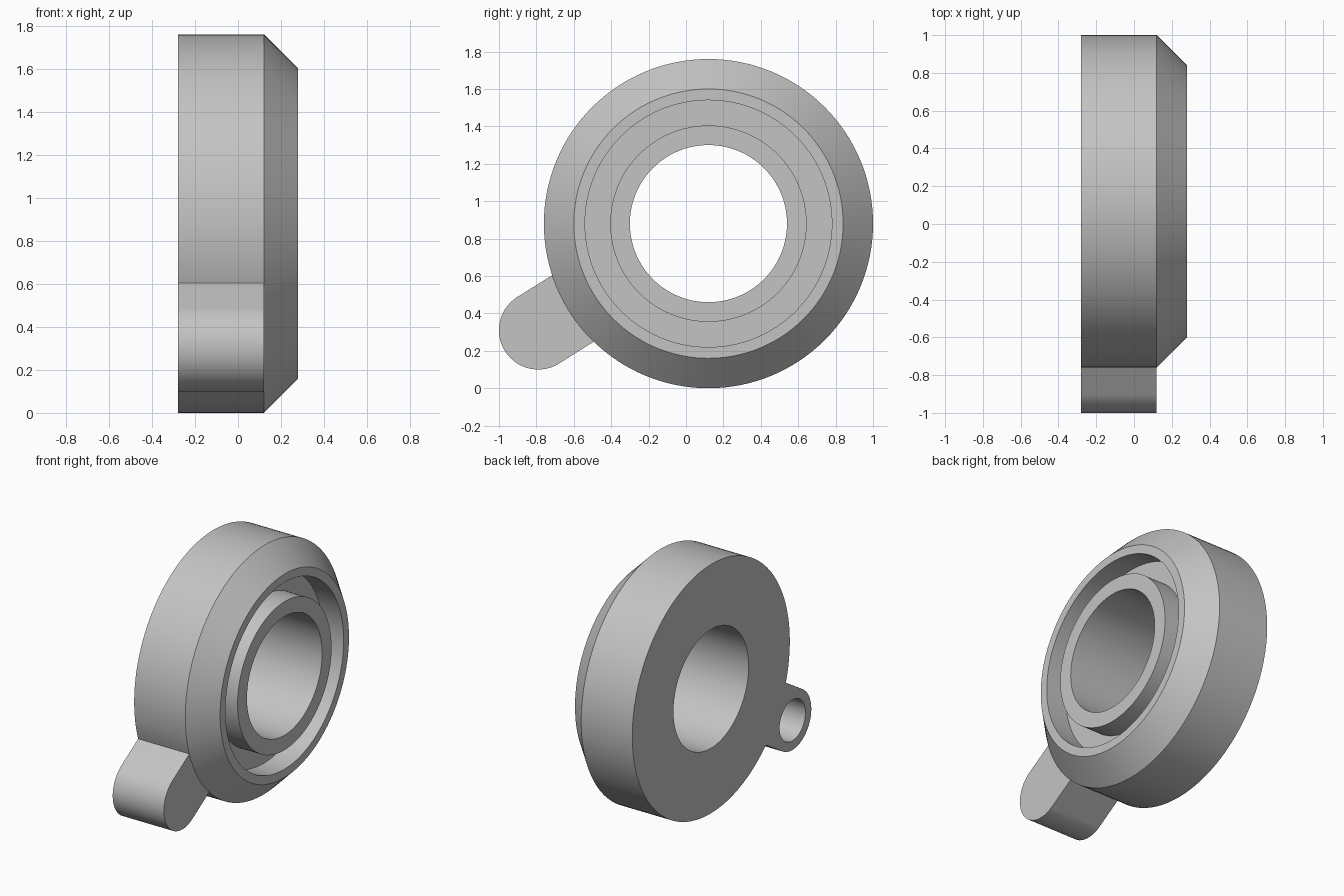
import bpy, bmesh, math
from mathutils import Vector

if "Cube" in bpy.data.objects:
    bpy.data.objects.remove(bpy.data.objects["Cube"], do_unlink=True)

AXIS_Y, AXIS_Z = 0.12, 0.88          # centre of the ring
BACK, SHOULDER, FRONT = -0.28, 0.12, 0.28
RADIUS, LUG_R = 0.88, 0.21
LUG = Vector((-0.79, 0.31))          # centre of the lug's round end (y, z)

grey = bpy.data.materials.new("plain grey")
grey.use_nodes = True
colour = (0.55, 0.55, 0.55, 1)
grey.diffuse_color = colour
grey.node_tree.nodes["Principled BSDF"].inputs["Base Color"].default_value = colour


def finish(name, bm):
    """Turn a bmesh into a grey object with smooth curves and sharp edges."""
    bmesh.ops.recalc_face_normals(bm, faces=bm.faces)
    mesh = bpy.data.meshes.new(name)
    bm.to_mesh(mesh)
    bm.free()
    obj = bpy.data.objects.new(name, mesh)
    bpy.context.collection.objects.link(obj)
    mesh.materials.append(grey)
    return obj


def smooth(obj):
    bpy.ops.object.select_all(action="DESELECT")
    obj.select_set(True)
    bpy.context.view_layer.objects.active = obj
    bpy.ops.object.shade_smooth_by_angle(angle=math.radians(30))


def lathe(name, profile, steps=128):
    """Spin a closed (x, radius) profile around the ring's axis."""
    bm = bmesh.new()
    verts = [bm.verts.new((x, AXIS_Y, AXIS_Z + r)) for x, r in profile]
    edges = [bm.edges.new((v, verts[i - 1])) for i, v in enumerate(verts)]
    bmesh.ops.spin(bm, geom=verts + edges, cent=(0, AXIS_Y, AXIS_Z), axis=(1, 0, 0),
                   angle=math.tau, steps=steps, use_merge=True)
    bmesh.ops.remove_doubles(bm, verts=bm.verts, dist=1e-5)
    return finish(name, bm)


def prism(name, outline, x0, x1):
    """Extrude a (y, z) outline along x."""
    bm = bmesh.new()
    face = bm.faces.new([bm.verts.new((x0, p.x, p.y)) for p in outline])
    new = bmesh.ops.extrude_face_region(bm, geom=[face])["geom"]
    bmesh.ops.translate(bm, vec=(x1 - x0, 0, 0),
                        verts=[g for g in new if isinstance(g, bmesh.types.BMVert)])
    return finish(name, bm)


def arc(centre, radius, start, end, count):
    return [centre + radius * Vector((math.cos(a), math.sin(a)))
            for a in (start + (end - start) * i / count for i in range(count + 1))]


# Ring with chamfered shoulder, front groove and inner hub
ring = lathe("ring_body", [
    (BACK, 0.42), (BACK, RADIUS), (SHOULDER, RADIUS), (FRONT, 0.72),
    (FRONT, 0.66), (SHOULDER, 0.66), (SHOULDER, 0.525), (FRONT, 0.525), (FRONT, 0.42)])
smooth(ring)

# Side lug: round outer end, inner end following the ring
centre = Vector((AXIS_Y, AXIS_Z))
out = LUG - centre
heading = math.atan2(out.y, out.x)
spread = math.asin(LUG_R / RADIUS)
outline = arc(LUG, LUG_R, heading - math.pi / 2, heading + math.pi / 2, 40)
outline += arc(centre, RADIUS - 0.002, heading + spread, heading - spread, 16)
lug = prism("side_lug", outline, BACK, SHOULDER)

# Blind hole bored into the lug from the back
cutter = prism("lug_hole_cutter", arc(LUG, 0.145, 0, math.tau * 47 / 48, 47), BACK - 0.1, 0.04)
cutter.hide_render = True
bore = lug.modifiers.new("blind hole", "BOOLEAN")
bore.operation = "DIFFERENCE"
bore.solver = "EXACT"
bore.object = cutter
bpy.ops.object.select_all(action="DESELECT")
bpy.context.view_layer.objects.active = lug
lug.select_set(True)
bpy.ops.object.modifier_apply(modifier=bore.name)
bpy.data.objects.remove(cutter, do_unlink=True)
smooth(lug)
